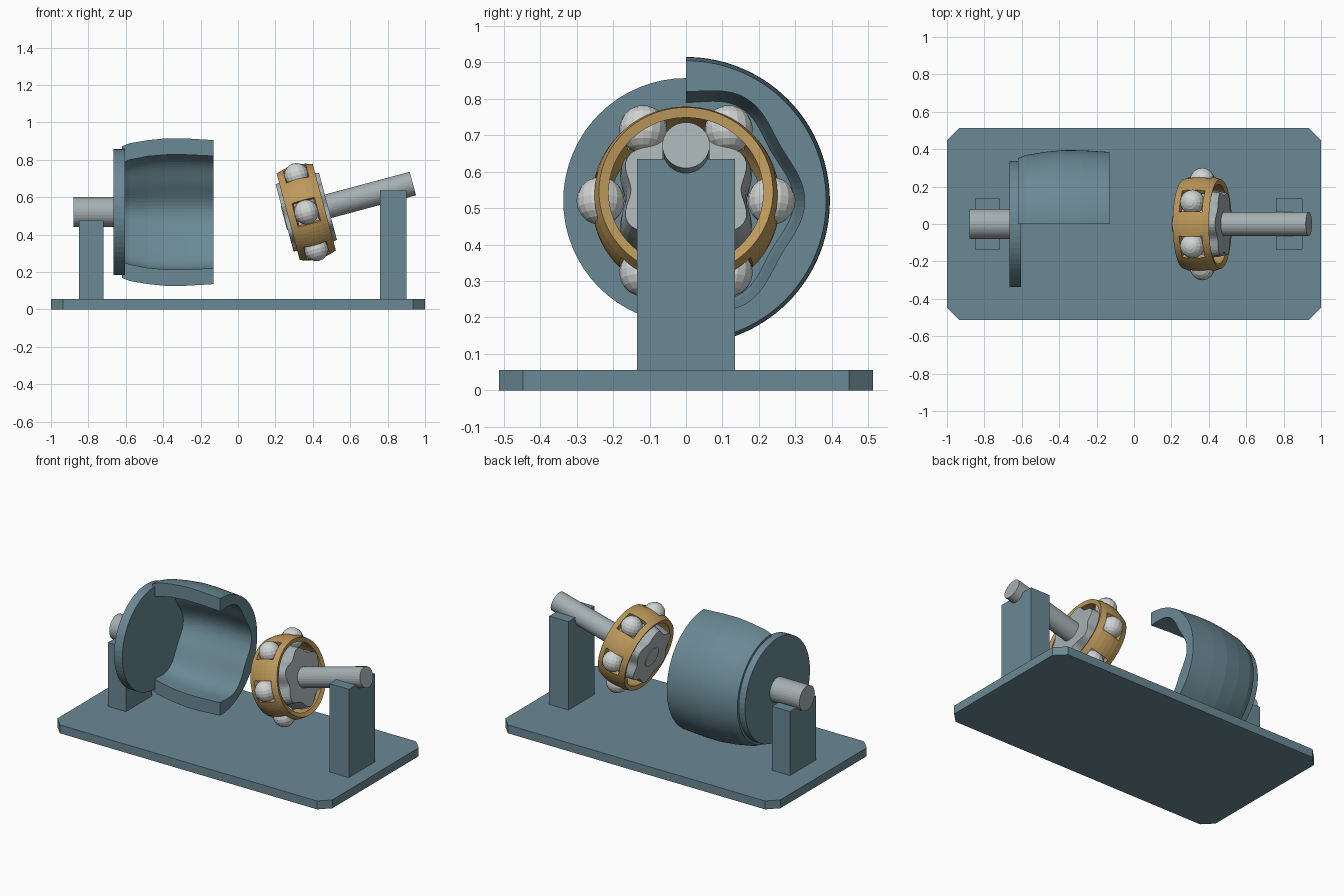
import bpy, bmesh, math
from mathutils import Matrix, Vector

if "Cube" in bpy.data.objects:
    bpy.data.objects.remove(bpy.data.objects["Cube"])


def material(name, rgb):
    m = bpy.data.materials.new(name)
    m.diffuse_color = (*rgb, 1)
    m.use_nodes = True
    m.node_tree.nodes["Principled BSDF"].inputs["Base Color"].default_value = m.diffuse_color
    return m


BLUE = material("steel blue", (0.145, 0.25, 0.30))
GOLD = material("brass gold", (0.51, 0.32, 0.105))
GREY = material("shaft grey", (0.376, 0.43, 0.44))
PALE = material("pale steel", (0.64, 0.66, 0.66))

AXIS_Z = 0.52
HUB = Matrix.Translation((-0.0, 0, AXIS_Z))
JOINT = Matrix.Translation((0.365, 0, AXIS_Z)) @ Matrix.Rotation(math.radians(-15), 4, 'Y')


def finish(name, bm, mat, matrix=Matrix(), fix=True):
    if fix:
        bmesh.ops.recalc_face_normals(bm, faces=bm.faces)
    me = bpy.data.meshes.new(name)
    bm.to_mesh(me)
    bm.free()
    me.materials.append(mat)
    ob = bpy.data.objects.new(name, me)
    ob.matrix_world = matrix
    bpy.context.collection.objects.link(ob)
    return ob


def ring_sweep(profile, angles, full, skip=None, loop=False):
    """Turn (x, radius, six-lobe wave) points about the x axis."""
    bm = bmesh.new()
    grid = []
    for x, r, wave in profile:
        row = []
        for a in angles:
            q = r + wave * math.cos(6 * a)
            row.append(bm.verts.new((x, q * math.cos(a), q * math.sin(a))))
        grid.append(row)
    n, m = len(profile), len(angles)
    for i in range(n if loop else n - 1):
        for j in range(m if full else m - 1):
            if skip and skip(i, j):
                continue
            k, l = (i + 1) % n, (j + 1) % m
            bm.faces.new((grid[i][j], grid[i][l], grid[k][l], grid[k][j]))
    return bm, grid


def turn(count, start=0.0, sweep=2 * math.pi):
    return [start + sweep * j / count for j in range(count)]


def rod(name, profile, mat, matrix, count=48):
    bm, grid = ring_sweep(profile, turn(count), True)
    bm.faces.new(grid[0])
    bm.faces.new(grid[-1])
    return finish(name, bm, mat, matrix)


def box(name, x0, x1, hy, z0, z1):
    bm = bmesh.new()
    bmesh.ops.create_cube(bm, size=1)
    for v in bm.verts:
        v.co = Vector(((x0 + x1) / 2 + v.co.x * (x1 - x0), v.co.y * 2 * hy,
                       (z0 + z1) / 2 + v.co.z * (z1 - z0)))
    return finish(name, bm, BLUE)


# Base plate with clipped corners
base = box("base_plate", -1, 1, 0.513, 0, 0.055)
bm = bmesh.new()
bm.from_mesh(base.data)
upright = [e for e in bm.edges if abs(e.verts[0].co.z - e.verts[1].co.z) > 0.01]
bmesh.ops.bevel(bm, geom=upright, offset=0.065, segments=1, affect='EDGES')
bm.to_mesh(base.data)
bm.free()

# Support posts
box("left_post", -0.85, -0.72, 0.135, 0.055, 0.475)
box("right_post", 0.76, 0.90, 0.135, 0.055, 0.635)

# Fixed shaft and the housing end disc
rod("fixed_shaft", [(-0.88, 0.08, 0), (-0.66, 0.08, 0)], GREY, HUB, 32)
rod("housing_disc", [(-0.665, 0.337, 0), (-0.605, 0.337, 0)], BLUE, HUB, 64)

# Cutaway housing: back half only, wavy ball tracks inside
outer = [(-0.62, 0.352, 0), (-0.58, 0.368, 0), (-0.48, 0.385, 0),
         (-0.38, 0.395, 0), (-0.28, 0.394, 0), (-0.13, 0.385, 0)]
inner = [(-0.13, 0.313, 0.013), (-0.28, 0.32, 0.013), (-0.38, 0.32, 0.013),
         (-0.48, 0.312, 0.013), (-0.58, 0.292, 0.013), (-0.62, 0.278, 0.013)]
half = [math.radians(-90 + 3 * j) for j in range(61)]
bm, grid = ring_sweep(outer + inner, half, False, loop=True)
for j in (0, -1):
    bm.faces.new([row[j] for row in grid])
finish("housing_shell", bm, BLUE, HUB)

# Tilted shaft and lobed inner race
rod("tilted_shaft", [(-0.124, 0.065, 0), (0.59, 0.065, 0)], GREY, JOINT, 32)
rod("inner_race", [(-0.12, 0.168, -0.017), (-0.06, 0.18, -0.017), (0, 0.184, -0.017),
                   (0.06, 0.18, -0.017), (0.12, 0.168, -0.017)], GREY, JOINT, 72)

# Ball cage with six windows
stations = [-0.1, -0.063, -0.03, 0, 0.03, 0.063, 0.1]
barrel = [(x, math.sqrt(0.259 ** 2 - x * x), 0) for x in stations]
window = lambda i, j: 1 <= i <= 4 and (j % 12 < 3 or j % 12 > 8)
bm, grid = ring_sweep(barrel, turn(72), True, window)
bmesh.ops.delete(bm, geom=[v for v in bm.verts if not v.link_faces], context='VERTS')
cage = finish("ball_cage", bm, GOLD, JOINT, fix=False)
wall = cage.modifiers.new("wall", 'SOLIDIFY')
wall.thickness = 0.028
wall.offset = -1

# Balls
for k in range(6):
    a = k * math.pi / 3
    bm = bmesh.new()
    bmesh.ops.create_uvsphere(bm, u_segments=16, v_segments=10, radius=0.066)
    spot = Matrix.Translation((0, 0.235 * math.cos(a), 0.235 * math.sin(a)))
    finish(f"ball_{k + 1}", bm, PALE, JOINT @ spot)
